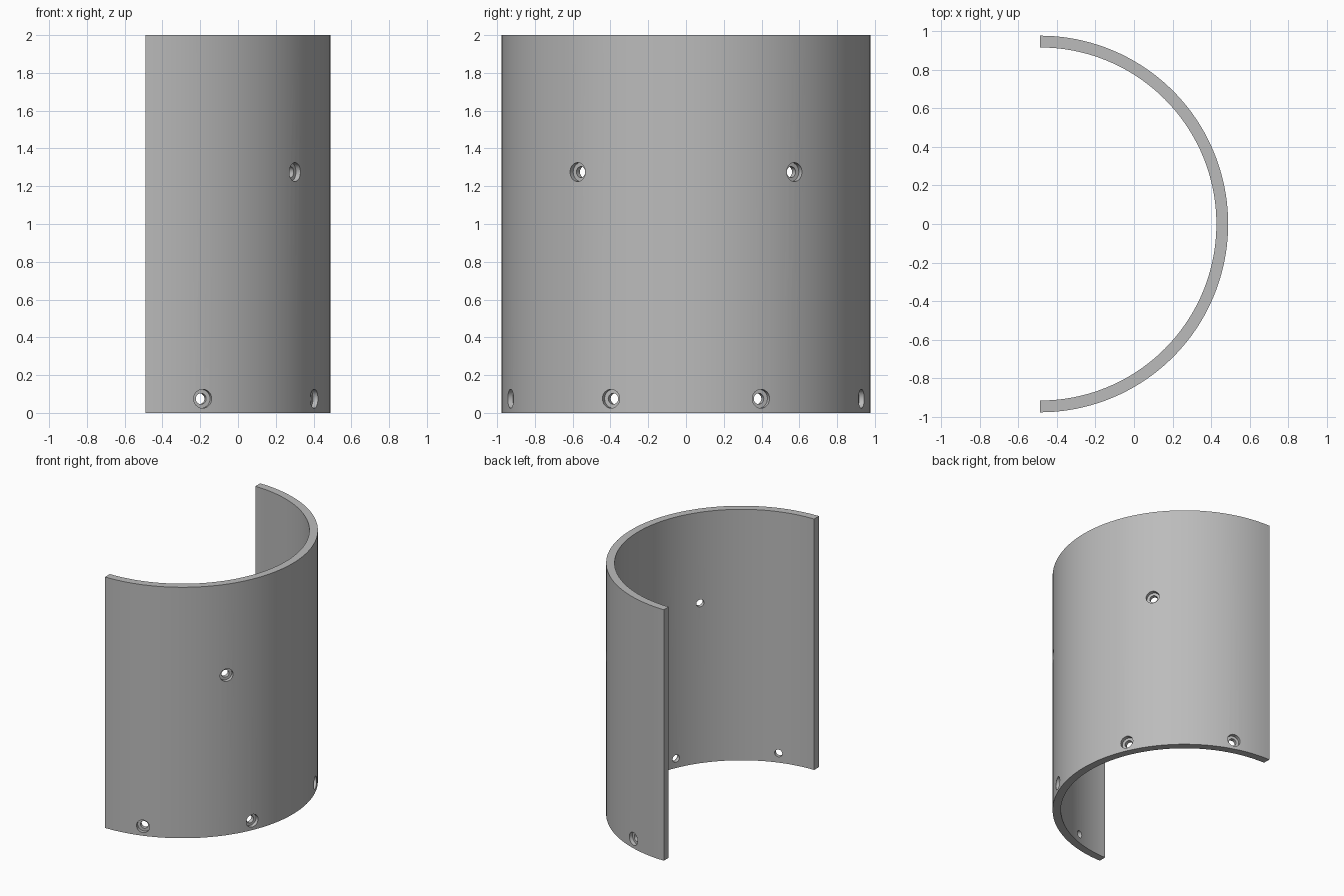
import bpy, bmesh, math
from mathutils import Matrix

if "Cube" in bpy.data.objects:
    bpy.data.objects.remove(bpy.data.objects["Cube"])

R_OUT, R_IN, HEIGHT = 0.977, 0.916, 2.0
CX = -R_OUT / 2          # axis of the half tube
SEGS = 80
BORE_R, HOLE_R, BORE_DEPTH = 0.05, 0.029, 0.03

grey = bpy.data.materials.new("grey")
grey.diffuse_color = (0.50, 0.50, 0.50, 1)
grey.use_nodes = True
grey.node_tree.nodes["Principled BSDF"].inputs["Base Color"].default_value = grey.diffuse_color


def make_object(name, bm):
    bmesh.ops.recalc_face_normals(bm, faces=bm.faces)
    mesh = bpy.data.meshes.new(name)
    bm.to_mesh(mesh)
    bm.free()
    mesh.materials.append(grey)
    obj = bpy.data.objects.new(name, mesh)
    bpy.context.collection.objects.link(obj)
    return obj


# Half tube wall: half-ring outline extruded upward
bm = bmesh.new()
angles = [math.pi * (i / SEGS - 0.5) for i in range(SEGS + 1)]
rings = [[[bm.verts.new((CX + r * math.cos(a), r * math.sin(a), z)) for a in angles]
          for r in (R_OUT, R_IN)] for z in (0, HEIGHT)]
(ob, ib), (ot, it) = rings
for i in range(SEGS):
    for p, q in ((ob, ot), (ot, it), (it, ib), (ib, ob)):
        bm.faces.new((p[i], p[i + 1], q[i + 1], q[i]))
for i in (0, SEGS):
    bm.faces.new((ob[i], ot[i], it[i], ib[i]))
shell = make_object("half_tube_shell", bm)


# Stepped cutter: wide bore outside, narrow hole through the wall
def stepped_cutter(bm, angle, z, sides=32):
    place = (Matrix.Translation((CX, 0, z)) @ Matrix.Rotation(angle, 4, 'Z')
             @ Matrix.Rotation(math.pi / 2, 4, 'Y'))
    step = R_OUT - BORE_DEPTH
    profile = [(HOLE_R, R_IN - 0.05), (HOLE_R, step), (BORE_R, step), (BORE_R, R_OUT + 0.05)]
    loops = []
    for r, d in profile:
        loops.append([bm.verts.new(place @ _pt(r, d, 2 * math.pi * k / sides))
                      for k in range(sides)])
    for p, q in zip(loops, loops[1:]):
        for k in range(sides):
            n = (k + 1) % sides
            bm.faces.new((p[k], p[n], q[n], q[k]))
    bm.faces.new(loops[0])
    bm.faces.new(loops[-1])


def _pt(r, d, t):
    from mathutils import Vector
    return Vector((r * math.cos(t), r * math.sin(t), d))


# Four holes near the foot, two higher up
bm = bmesh.new()
for side in (-1, 1):
    for deg, z in ((24, 0.075), (72, 0.075), (36, 1.275)):
        stepped_cutter(bm, math.radians(side * deg), z)
cutter = make_object("screw_hole_cutter", bm)
cutter.hide_render = True

cut = shell.modifiers.new("screw_holes", 'BOOLEAN')
cut.operation = 'DIFFERENCE'
cut.solver = 'EXACT'
cut.object = cutter
bpy.context.view_layer.objects.active = shell
shell.select_set(True)
bpy.ops.object.modifier_apply(modifier=cut.name)
bpy.data.objects.remove(cutter)
bpy.ops.object.shade_smooth_by_angle(angle=math.radians(30))
